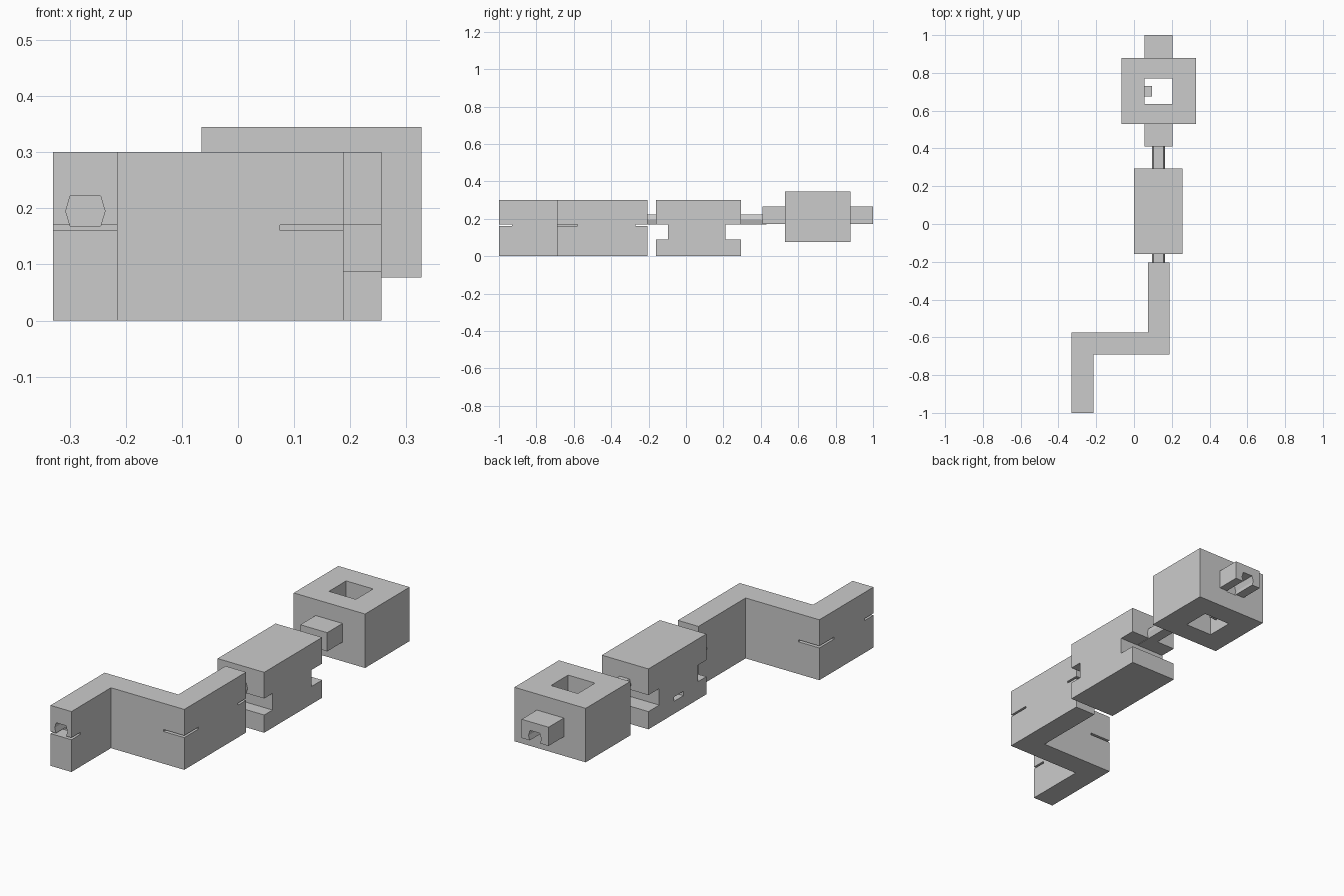
import bpy
import bmesh
from mathutils import Vector

default = bpy.data.objects.get("Cube")
if default:
    bpy.data.objects.remove(default)

GREY = (0.6, 0.6, 0.6, 1)
grey = bpy.data.materials.new("plain_grey")
grey.use_nodes = True
grey.diffuse_color = GREY
grey.node_tree.nodes["Principled BSDF"].inputs["Base Color"].default_value = GREY


def prism(name, outline, extrusion):
    """Closed flat outline pushed along an extrusion vector."""
    bm = bmesh.new()
    face = bm.faces.new([bm.verts.new(p) for p in outline])
    result = bmesh.ops.extrude_face_region(bm, geom=[face])
    moved = [v for v in result["geom"] if isinstance(v, bmesh.types.BMVert)]
    bmesh.ops.translate(bm, verts=moved, vec=Vector(extrusion))
    bmesh.ops.recalc_face_normals(bm, faces=bm.faces)
    mesh = bpy.data.meshes.new(name)
    bm.to_mesh(mesh)
    bm.free()
    mesh.materials.append(grey)
    obj = bpy.data.objects.new(name, mesh)
    bpy.context.collection.objects.link(obj)
    return obj


def box(name, x, y, z):
    corners = [(x[0], y[0]), (x[1], y[0]), (x[1], y[1]), (x[0], y[1])]
    return prism(name, [(a, b, z[0]) for a, b in corners], (0, 0, z[1] - z[0]))


def hex_bar(name, x, y):
    """Six-sided bar along y, used for the pins and for their sockets."""
    points = [(-0.035, 0), (-0.027, 0.027), (0.027, 0.027),
              (0.035, 0), (0.027, -0.027), (-0.027, -0.027)]
    return prism(name, [(x + a, y[0], 0.195 + b) for a, b in points],
                 (0, y[1] - y[0], 0))


def boolean(target, others, operation):
    """Apply each helper solid to the target, then discard it."""
    for other in others:
        other.hide_render = True
        mod = target.modifiers.new(operation, 'BOOLEAN')
        mod.operation = operation
        mod.solver = 'EXACT'
        mod.object = other
        bpy.context.view_layer.objects.active = target
        bpy.ops.object.modifier_apply(modifier=mod.name)
        bpy.data.objects.remove(other)


PIN_X = 0.13

# Zigzag wall with slits at both ends and both corners
path = [(-0.33, -1), (-0.215, -1), (-0.215, -0.69), (0.188, -0.69),
        (0.188, -0.205), (0.075, -0.205), (0.075, -0.575), (-0.33, -0.575)]
wall = prism("zigzag_wall", [(x, y, 0) for x, y in path], (0, 0, 0.3))
slit = (0.16, 0.17)
boolean(wall, [
    box("slit_cutter", (-0.4, -0.215), (-1.1, -0.93), slit),
    box("slit_cutter", (-0.4, -0.215), (-0.69, -0.5), slit),
    box("slit_cutter", (0.075, 0.3), (-0.8, -0.58), slit),
    box("slit_cutter", (0, 0.3), (-0.27, -0.1), slit),
    hex_bar("socket_cutter", -0.272, (-1.1, -0.88)),
], 'DIFFERENCE')

# Middle block, notched at both ends, with a small slot on one side
block = box("middle_block", (0, 0.256), (-0.16, 0.295), (0, 0.3))
notch = (0.088, 0.17)
boolean(block, [
    box("notch_cutter", (-0.1, 0.4), (-0.3, -0.095), notch),
    box("notch_cutter", (-0.1, 0.4), (0.21, 0.4), notch),
    box("slot_cutter", (-0.1, 0.04), (0.02, 0.095), (0.062, 0.084)),
], 'DIFFERENCE')

# Head: a block with a tenon at each end and a square shaft through it
head = box("head_block", (-0.065, 0.327), (0.53, 0.88), (0.077, 0.345))
boolean(head, [box("tenon", (0.055, 0.203), (0.41, 1), (0.172, 0.265))], 'UNION')
boolean(head, [
    box("shaft_cutter", (0.055, 0.203), (0.635, 0.77), (-0.1, 0.5)),
    hex_bar("socket_cutter", PIN_X, (0.87, 1.1)),
], 'DIFFERENCE')
box("shaft_peg", (0.05, 0.095), (0.675, 0.73), (0.14, 0.2))

# Pins joining the three parts
for name, span in (("front_pin", (-0.26, -0.1)), ("rear_pin", (0.22, 0.43))):
    hex_bar(name, PIN_X, span)
